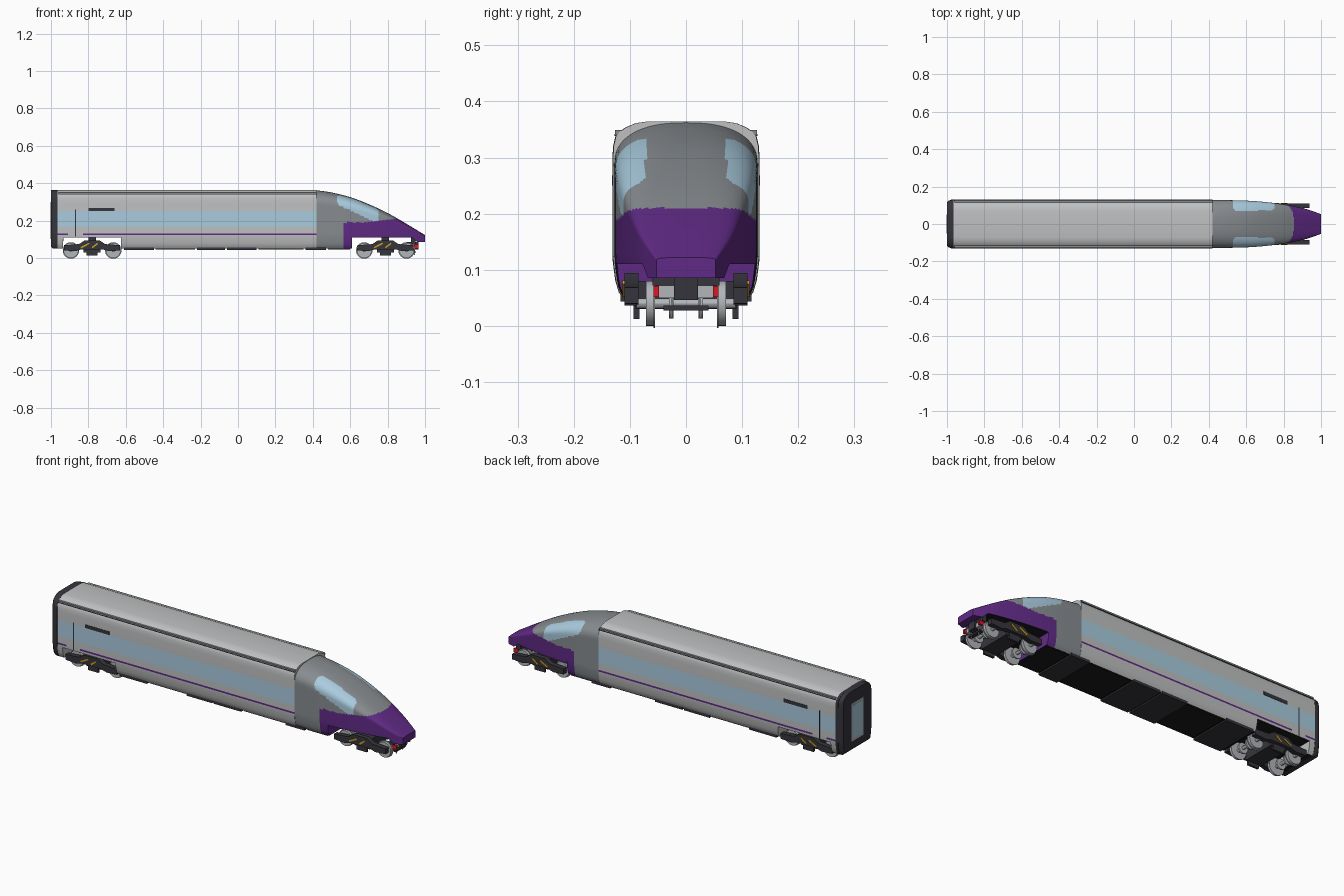
import bpy, bmesh, math

if "Cube" in bpy.data.objects:
    bpy.data.objects.remove(bpy.data.objects["Cube"])


def material(name, r, g, b):
    m = bpy.data.materials.new(name)
    m.diffuse_color = (*[(c / 255) ** 2.2 for c in (r, g, b)], 1)
    m.use_nodes = True
    m.node_tree.nodes["Principled BSDF"].inputs["Base Color"].default_value = m.diffuse_color
    return m


LIGHT = material("light_grey", 190, 191, 192)
GREY = material("nose_grey", 134, 139, 143)
PURPLE = material("purple", 96, 46, 132)
GLASS = material("pale_blue_glass", 168, 202, 221)
DARK = material("charcoal", 56, 56, 62)
BLACK = material("black", 32, 32, 34)
SILVER = material("silver", 176, 180, 184)
RED = material("red", 215, 30, 45)
YELLOW = material("yellow", 205, 160, 30)


def finish(name, bm, mats, rule=None, angle=30):
    bmesh.ops.remove_doubles(bm, verts=bm.verts, dist=1e-5)
    bmesh.ops.recalc_face_normals(bm, faces=bm.faces)
    if rule:
        for f in bm.faces:
            f.material_index = mats.index(rule(f.calc_center_median(), f.normal))
    me = bpy.data.meshes.new(name)
    bm.to_mesh(me)
    bm.free()
    for m in mats:
        me.materials.append(m)
    ob = bpy.data.objects.new(name, me)
    bpy.context.collection.objects.link(ob)
    bpy.ops.object.select_all(action='DESELECT')
    ob.select_set(True)
    bpy.context.view_layer.objects.active = ob
    bpy.ops.object.shade_smooth_by_angle(angle=math.radians(angle))
    return ob


def loft(name, sections, mats, rule=None):
    """Sections are (x, half outline from bottom to top as (y, z)), mirrored in y."""
    bm = bmesh.new()
    rings = []
    for x, half in sections:
        loop = half + [(-y, z) for y, z in reversed(half)]
        rings.append([bm.verts.new((x, y, z)) for y, z in loop])
    n = len(rings[0])
    for a, b in zip(rings, rings[1:]):
        for i in range(n):
            j = (i + 1) % n
            bm.faces.new((a[i], a[j], b[j], b[i]))
    bm.faces.new(rings[0])
    bm.faces.new(rings[-1])
    return finish(name, bm, mats, rule)


def rect(x0, x1, z0, z1):
    return [(x0, z0), (x1, z0), (x1, z1), (x0, z1)]


def circle(x, z, r, n=24):
    return [(x + r * math.cos(2 * math.pi * i / n), z + r * math.sin(2 * math.pi * i / n)) for i in range(n)]


def bar(xa, za, xb, zb, t):
    d = math.hypot(xb - xa, zb - za)
    ox, oz = -(zb - za) / d * t, (xb - xa) / d * t
    return [(xa + ox, za + oz), (xb + ox, zb + oz), (xb - ox, zb - oz), (xa - ox, za - oz)]


def prisms(name, mat, parts, mirror=True):
    """Side outlines (x, z) pushed from y0 to y1, on both sides if mirrored."""
    bm = bmesh.new()
    for pts, y0, y1 in parts:
        for s in ((1, -1) if mirror else (1,)):
            a = [bm.verts.new((x, s * y0, z)) for x, z in pts]
            b = [bm.verts.new((x, s * y1, z)) for x, z in pts]
            bm.faces.new(a)
            bm.faces.new(b)
            for i in range(len(pts)):
                j = (i + 1) % len(pts)
                bm.faces.new((a[i], a[j], b[j], b[i]))
    return finish(name, bm, [mat])


def curve(table, x):
    """Smooth interpolation through (x, value) points."""
    k = len(table) - 1
    i = min(max(sum(1 for p in table if p[0] <= x) - 1, 0), k - 1)

    def slope(j):
        a, b = table[max(j - 1, 0)], table[min(j + 1, k)]
        return (b[1] - a[1]) / (b[0] - a[0])
    (x0, v0), (x1, v1) = table[i], table[i + 1]
    h = x1 - x0
    t = min(max((x - x0) / h, 0), 1)
    return (v0 * (2*t**3 - 3*t*t + 1) + v1 * (3*t*t - 2*t**3)
            + h * slope(i) * (t**3 - 2*t*t + t) + h * slope(i + 1) * (t**3 - t*t))


# carriage body: constant section, raised over the rear bogie
SKIRT = [(0.05, 0.112), (0.06, 0.119), (0.08, 0.125), (0.11, 0.129), (0.122, 0.13)]


def skirt_y(z):
    return curve(SKIRT, z) if z < 0.122 else 0.13


UPPER = [(0.13, 0.131), (0.13, 0.165), (0.13, 0.25), (0.13, 0.30), (0.129, 0.32), (0.125, 0.337),
         (0.119, 0.345), (0.108, 0.353), (0.09, 0.361), (0.07, 0.364), (0, 0.3645)]


def body_half(zb, s=1.0):
    return [(s * skirt_y(max(z, zb)), max(z, zb)) for z, _ in SKIRT] + [(s * y, z) for y, z in UPPER]


def body_rule(c, n):
    if n.z < -0.9:
        return BLACK
    if abs(n.y) > 0.9 and 0.165 < c.z < 0.25:
        return GLASS
    if abs(n.y) > 0.9 and 0.122 < c.z < 0.131 and not -0.91 < c.x < -0.83:
        return PURPLE
    return LIGHT


stations = [(-0.965, 0.05), (-0.935, 0.05), (-0.934, 0.11), (-0.91, 0.11), (-0.83, 0.11),
            (-0.626, 0.11), (-0.625, 0.05), (0.42, 0.05)]
loft("carriage_body", [(x, body_half(zb)) for x, zb in stations], [LIGHT, GLASS, PURPLE, BLACK], body_rule)

# nose: tapering loft
TOP = [(0.42, .362), (0.5, .35), (0.6, .325), (0.7, .287), (0.8, .24), (0.9, .183), (1.0, .122)]
WIDTH = [(0.42, .128), (0.55, .1265), (0.65, .122), (0.75, .112), (0.85, .096), (0.92, .08), (1.0, .053)]


def nose_half(x, zb, n=22):
    zt, w = curve(TOP, x), curve(WIDTH, x)
    zs = 0.105 + (zt - 0.105) * 0.7
    e = 2 / (2.4 + 0.8 * (x - 0.42))
    low = [zb + (zs - zb) * i / n for i in range(n)]
    pts = [(w * (skirt_y(z) / 0.13 if x < 0.92 else 1), z) for z in low]
    for i in range(n + 1):
        t = math.pi / 2 * i / n
        pts.append((w * max(math.cos(t), 0) ** e, zs + (zt - zs) * math.sin(t) ** e))
    return pts


def nose_rule(c, n):
    if n.z < -0.9 and c.x < 0.93:
        return BLACK
    if c.x > 0.565 and c.z < 0.19 + max(0, c.x - 0.68) * 0.118:
        return PURPLE
    line = 0.287 - (c.x - 0.53) * 0.47
    if 0.53 < c.x < 0.755 and abs(c.y) > 0.072 and c.z > line:
        corner = min(c.x - 0.53, 0.755 - c.x)
        if abs(c.y) > 0.072 + max(0, 0.015 - corner) and c.z > line + max(0, 0.012 - corner):
            return GLASS
    return GREY


def nose_floor(x):
    if x < 0.61:
        return 0.05
    return 0.11 if x < 0.93 else max(0.11 - (x - 0.93) * 0.9, 0.085)


xs = sorted([0.42 + 0.58 * i / 96 for i in range(97)] + [0.565, 0.609, 0.6101])
loft("nose", [(x, nose_half(x, nose_floor(x))) for x in xs], [GREY, PURPLE, GLASS, BLACK], nose_rule)

# rear gangway end with door
loft("rear_end_cap", [(-1.0, body_half(0.06, 0.9)), (-0.99, body_half(0.05, 0.97)),
                      (-0.962, body_half(0.05, 1.0))], [DARK])
loft("rear_end_rib", [(-0.978, body_half(0.05, 1.008)), (-0.964, body_half(0.05, 1.008))], [DARK])
prisms("rear_door_frame", SILVER, [(rect(-1.0, -0.99, 0.10, 0.30), -0.05, 0.05)], False).location.x = -0.0015
prisms("rear_door_glass", GLASS, [(rect(-1.0, -0.99, 0.112, 0.288), -0.04, 0.04)], False).location.x = -0.0025

# side details
prisms("roof_gutter", GREY, [(rect(-0.96, 0.42, 0.341, 0.349), 0.115, 0.1265)])
prisms("gutter_shadow_strip", DARK, [(rect(-0.96, 0.42, 0.338, 0.342), 0.118, 0.1275)])
prisms("side_display", DARK, [(rect(-0.8, -0.66, 0.25, 0.268), 0.127, 0.1315)])
prisms("door_seam", DARK, [(rect(-0.872, -0.867, 0.115, 0.26), 0.127, 0.1308)])

# underfloor equipment panels
prisms("underfloor_panels", DARK, [(rect(a, b, 0.043, 0.058), -0.117, 0.117) for a, b in
       ((-0.61, -0.45), (-0.22, -0.07), (-0.06, 0.10), (0.36, 0.47))], False)
prisms("underfloor_trays", BLACK, [(rect(a, b, 0.046, 0.06), -0.108, 0.108) for a, b in
       ((-0.44, -0.23), (0.11, 0.35), (0.48, 0.6))], False)

# bogies
for tag, cx in (("rear", -0.78), ("front", 0.788)):
    axles = (cx - 0.113, cx + 0.113)
    side = [(-.15, .04), (-.15, .068), (-.07, .074), (-.04, .094), (.04, .094), (.07, .074),
            (.15, .068), (.15, .04), (.09, .036), (.06, .045), (-.06, .045), (-.09, .036)]
    prisms(tag + "_bogie_frame", DARK, [([(cx + x, z) for x, z in side], 0.085, 0.11),
                                        (rect(cx - .03, cx + .03, .012, .06), 0.083, 0.094)])
    prisms(tag + "_bogie_crossbeam", DARK, [(rect(cx - .045, cx + .045, .03, .08), -0.09, 0.09),
                                            (rect(cx - .02, cx + .02, .08, .112), -0.04, 0.04)], False)
    prisms(tag + "_wheels", SILVER, [(circle(x, 0.04, r, 32), a, b) for x in axles
                                     for r, a, b in ((0.04, 0.058, 0.071), (0.044, 0.055, 0.058),
                                                     (0.027, 0.022, 0.03))])
    prisms(tag + "_axles", SILVER, [(circle(x, 0.04, 0.009, 12), -0.088, 0.088) for x in axles], False)
    prisms(tag + "_dampers", YELLOW, [(bar(cx - .06, .055, cx - .015, .078, .004), 0.109, 0.113),
                                      (bar(cx + .0, .055, cx + .03, .078, .004), 0.109, 0.113)])

# coupler and lamps under the nose
prisms("coupler", DARK, [(rect(0.9, 0.965, 0.046, 0.085), -0.021, 0.021),
                         (rect(0.93, 0.95, 0.027, 0.036), -0.04, 0.04)], False)
prisms("buffer_beam", SILVER, [(rect(0.925, 0.955, 0.05, 0.072), 0.021, 0.048),
                               (rect(0.94, 0.945, 0.015, 0.055), 0.024, 0.027)])
prisms("beam_support", DARK, [(rect(0.925, 0.95, 0.072, 0.11), -0.06, 0.06)], False)
prisms("red_lamps", RED, [(rect(0.94, 0.965, 0.051, 0.071), 0.048, 0.058)])
